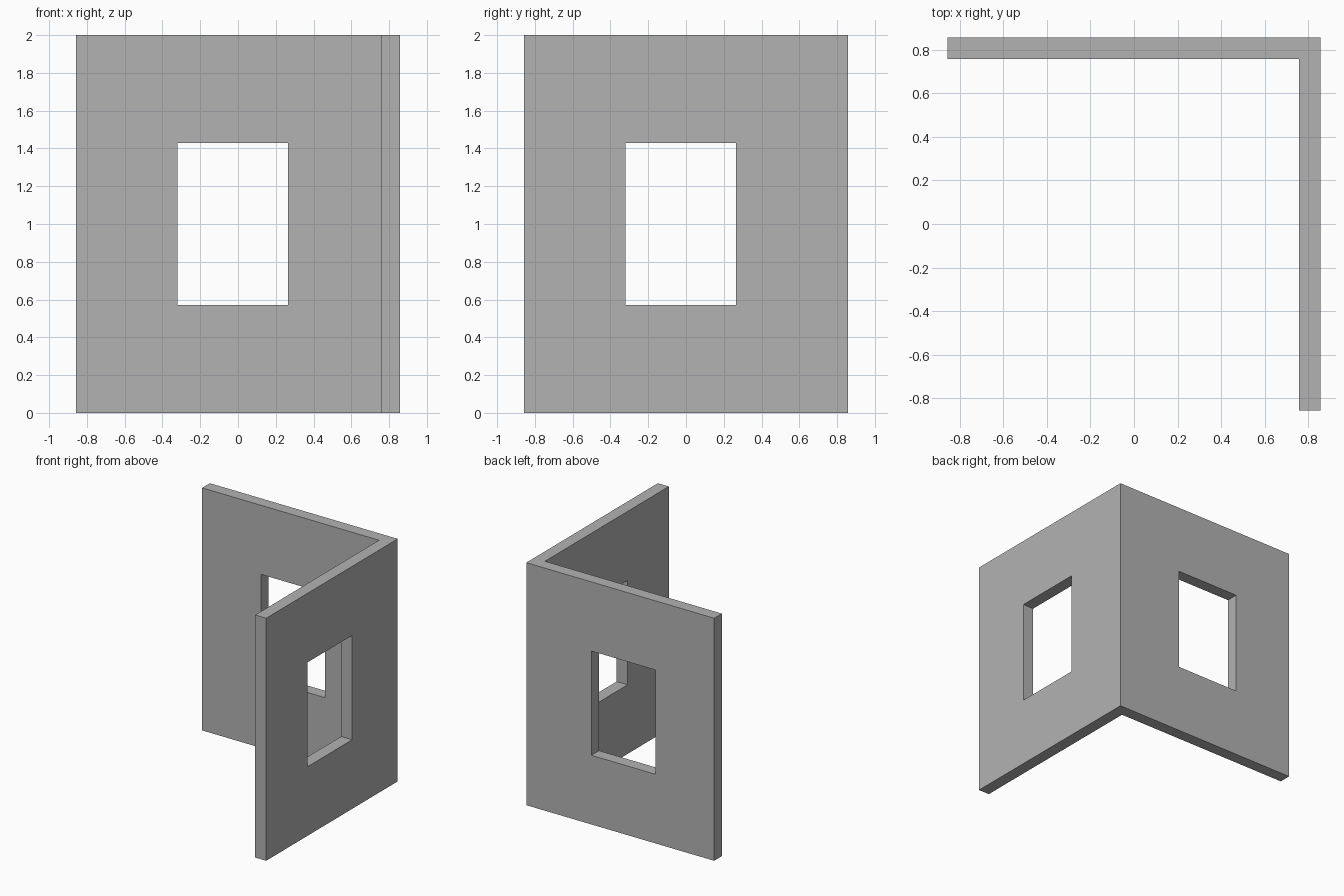
import bpy
import bmesh

if "Cube" in bpy.data.objects:
    bpy.data.objects.remove(bpy.data.objects["Cube"], do_unlink=True)

HALF, THICK, HEIGHT = 0.857, 0.1, 2.0
INNER = HALF - THICK
WIN_LOW, WIN_HIGH = -0.32, 0.264      # window span along each wall
SILL, LINTEL = 0.57, 1.43             # window span in height


def prism(name, outline, z0, z1):
    """Extrude a flat outline between two heights."""
    bm = bmesh.new()
    base = bm.faces.new([bm.verts.new((x, y, z0)) for x, y in outline])
    top = bmesh.ops.extrude_face_region(bm, geom=[base])["geom"]
    verts = [v for v in top if isinstance(v, bmesh.types.BMVert)]
    bmesh.ops.translate(bm, verts=verts, vec=(0, 0, z1 - z0))
    bmesh.ops.recalc_face_normals(bm, faces=bm.faces)
    mesh = bpy.data.meshes.new(name)
    bm.to_mesh(mesh)
    bm.free()
    obj = bpy.data.objects.new(name, mesh)
    bpy.context.collection.objects.link(obj)
    return obj


def rectangle(x0, x1, y0, y1):
    return [(x0, y0), (x1, y0), (x1, y1), (x0, y1)]


# Corner wall: one L-shaped outline raised to full height
walls = prism("corner_walls", [
    (-HALF, INNER), (INNER, INNER), (INNER, -HALF),
    (HALF, -HALF), (HALF, HALF), (-HALF, HALF)], 0, HEIGHT)

# Window openings, one through each wall
openings = {
    "back_window_cutter": rectangle(WIN_LOW, WIN_HIGH, INNER - THICK, HALF + THICK),
    "left_window_cutter": rectangle(INNER - THICK, HALF + THICK, WIN_LOW, WIN_HIGH),
}
bpy.context.view_layer.objects.active = walls
for name, outline in openings.items():
    cutter = prism(name, outline, SILL, LINTEL)
    cutter.hide_render = True
    cut = walls.modifiers.new(name, "BOOLEAN")
    cut.operation = "DIFFERENCE"
    cut.solver = "EXACT"
    cut.object = cutter
    bpy.ops.object.modifier_apply(modifier=cut.name)
    bpy.data.objects.remove(cutter, do_unlink=True)

# Plain grey plaster
grey = bpy.data.materials.new("plain_grey")
grey.use_nodes = True
colour = (0.45, 0.45, 0.45, 1)
grey.diffuse_color = colour
grey.node_tree.nodes["Principled BSDF"].inputs["Base Color"].default_value = colour
walls.data.materials.clear()
walls.data.materials.append(grey)
